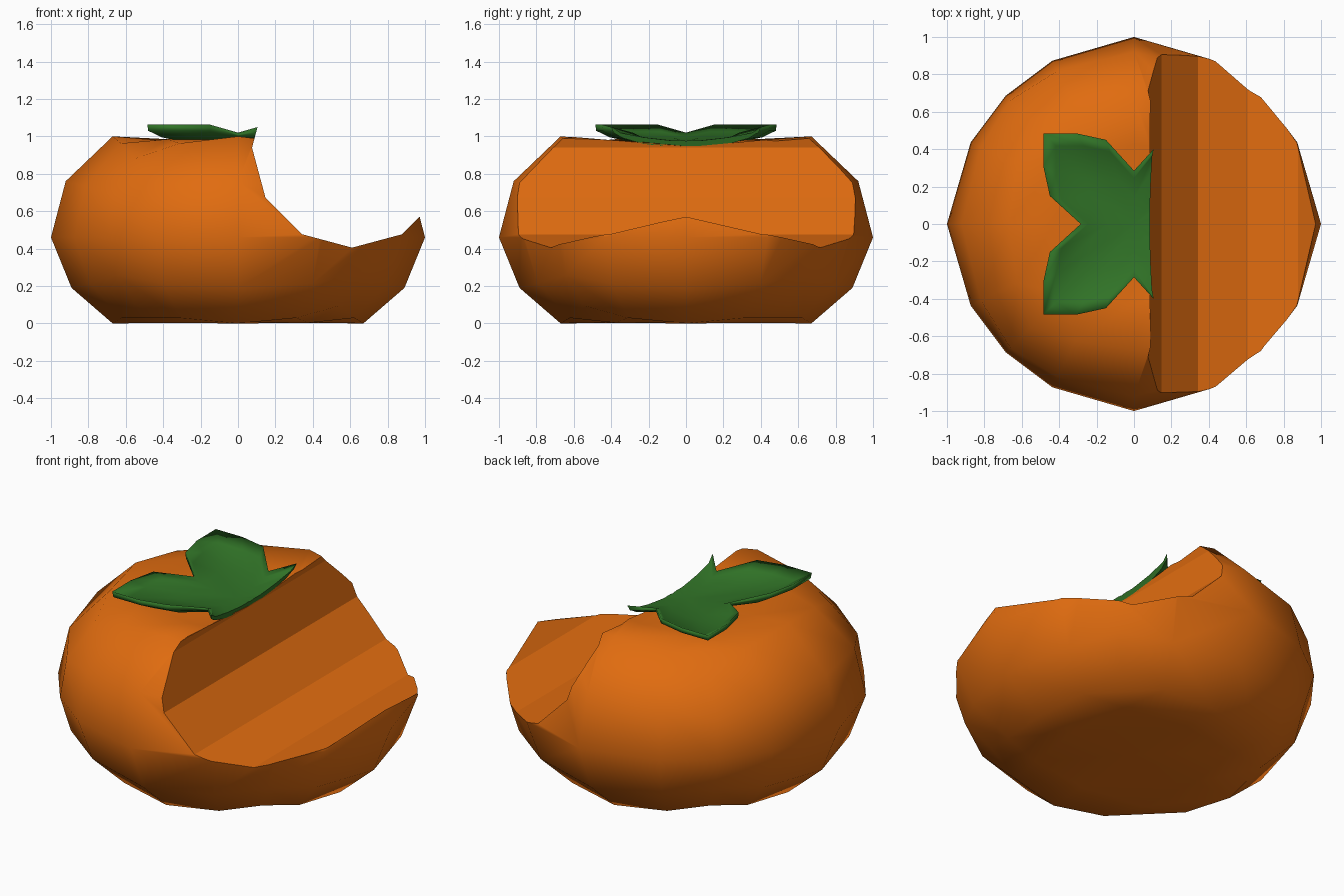
import bpy, bmesh, math
from mathutils import Matrix

if "Cube" in bpy.data.objects:
    bpy.data.objects.remove(bpy.data.objects["Cube"])


def material(name, color):
    m = bpy.data.materials.new(name)
    m.diffuse_color = (*color, 1)
    m.use_nodes = True
    m.node_tree.nodes["Principled BSDF"].inputs["Base Color"].default_value = m.diffuse_color
    return m


def finish(bm, name, mat=None, smooth=True):
    bmesh.ops.recalc_face_normals(bm, faces=bm.faces)
    for f in bm.faces:
        f.smooth = smooth
    me = bpy.data.meshes.new(name)
    bm.to_mesh(me)
    bm.free()
    ob = bpy.data.objects.new(name, me)
    bpy.context.collection.objects.link(ob)
    if mat:
        me.materials.append(mat)
    return ob


def interp(table, t):
    for (a, b), (c, d) in zip(table, table[1:]):
        if t <= c + 1e-6:
            return b + (d - b) * (t - a) / (c - a)
    return table[-1][1]


# Fruit: gridded cube rounded to a sphere, then squashed to the profile
HEIGHT = [(-1, .02), (-.894, .005), (-.707, 0), (-.447, .19), (0, .46),
          (.447, .76), (.707, 1), (.816, .985), (.894, .98), (1, .94)]
WIDTH = [(-1, .95), (-.707, .948), (-.447, .995), (0, 1), (.447, 1.03),
         (.707, .948), (1, .95)]
bm = bmesh.new()
bmesh.ops.create_cube(bm, size=2)
bmesh.ops.subdivide_edges(bm, edges=bm.edges[:], cuts=3, use_grid_fill=True)
for v in bm.verts:
    p = v.co.normalized()
    a = math.atan2(p.y, p.x)
    r = interp(WIDTH, p.z) * (1 - .03 * abs(math.sin(2 * a)))
    v.co = (p.x * r, p.y * r, interp(HEIGHT, p.z))
fruit = finish(bm, "fruit", material("orange_skin", (.75, .15, .005)))

# Calyx: four cupped leaves built from rings of one repeated outline
QUARTER = [(.285, 0), (.45, .15), (.485, .31), (.485, .485), (.31, .485), (.15, .45)]
outline = []
for k in range(4):
    c, s = round(math.cos(k * math.pi / 2)), round(math.sin(k * math.pi / 2))
    outline += [(x * c - y * s, x * s + y * c) for x, y in QUARTER]
n = len(outline)
bm = bmesh.new()


def ring(scale, z, notch_z):
    return [bm.verts.new((x * scale, y * scale, notch_z if i % 6 == 0 else z))
            for i, (x, y) in enumerate(outline)]


rings = [ring(.5, .995, .98), ring(.86, 1.025, 1.0), ring(1, 1.063, 1.02),
         ring(.99, 1.03, 1.0), ring(.84, .995, .98), ring(.5, .96, .95)]
for a, b in zip(rings, rings[1:]):
    for i in range(n):
        j = (i + 1) % n
        bm.faces.new((a[i], a[j], b[j], b[i]))
for r, z in ((rings[0], .97), (rings[-1], .935)):
    mid = bm.verts.new((0, 0, z))
    for i in range(n):
        bm.faces.new((mid, r[i], r[(i + 1) % n]))
calyx = finish(bm, "leaf_calyx", material("leaf_green", (.03, .17, .02)))

# Bite: twelve-sided cylinder across the right side
bm = bmesh.new()
bmesh.ops.create_cone(bm, cap_ends=True, segments=12, radius1=.535, radius2=.535,
                      depth=3, matrix=Matrix.Translation((.61, 0, .94))
                      @ Matrix.Rotation(math.pi / 2, 4, 'X'))
bite = finish(bm, "bite_cutter", smooth=False)
bite.hide_render = True

for ob in (fruit, calyx):
    mod = ob.modifiers.new("bite", 'BOOLEAN')
    mod.operation = 'DIFFERENCE'
    mod.solver = 'EXACT'
    mod.object = bite
    bpy.context.view_layer.objects.active = ob
    bpy.ops.object.modifier_apply(modifier=mod.name)
bpy.data.objects.remove(bite)
